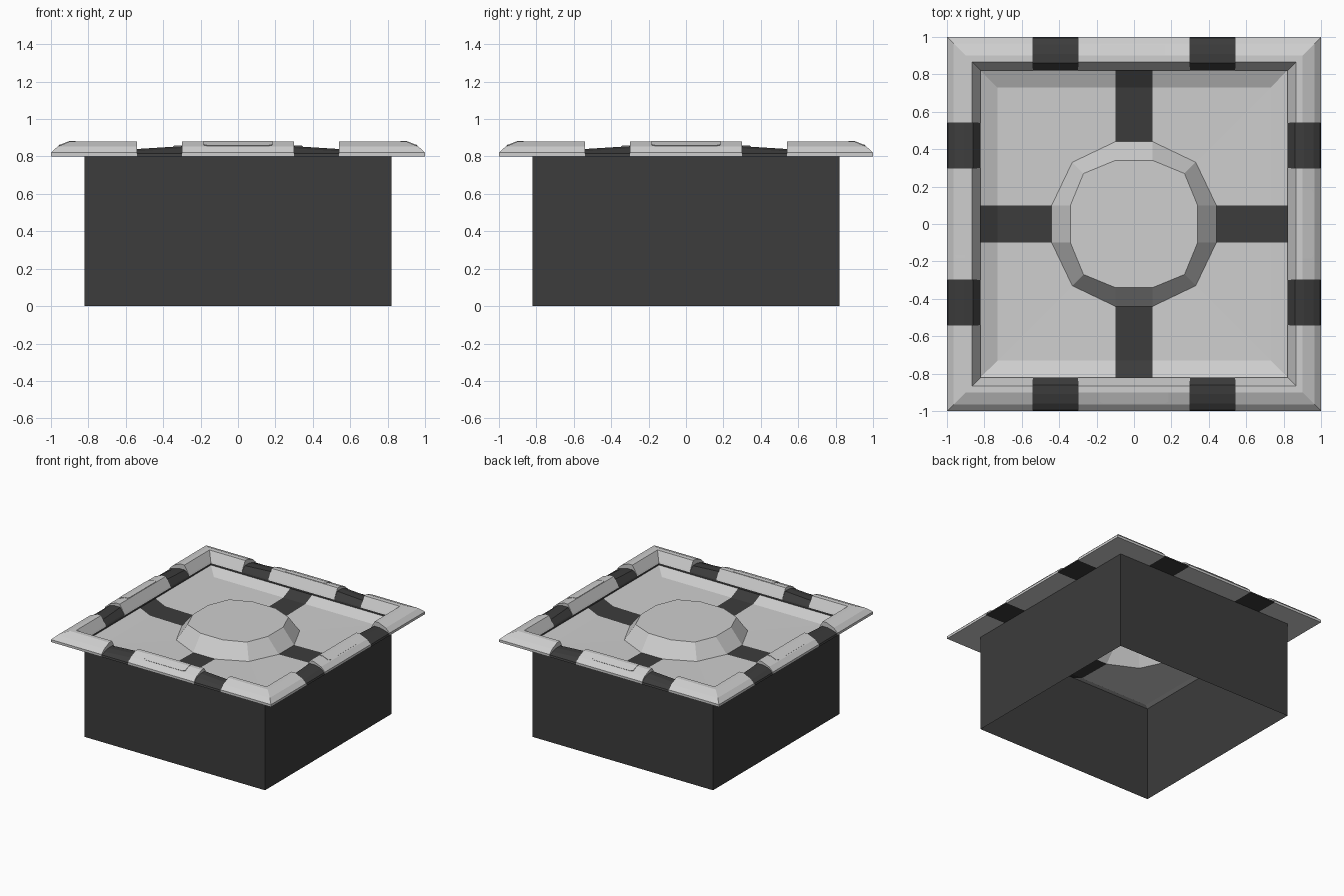
import bpy, bmesh, math
from mathutils import Matrix

if "Cube" in bpy.data.objects:
    bpy.data.objects.remove(bpy.data.objects["Cube"])


def material(name, value):
    m = bpy.data.materials.new(name)
    m.diffuse_color = (value, value, value, 1)
    m.use_nodes = True
    m.node_tree.nodes["Principled BSDF"].inputs["Base Color"].default_value = m.diffuse_color
    return m


LIGHT = material("light grey", 0.62)
DARK = material("dark grey", 0.045)


def finish(name, bm, mats):
    bmesh.ops.recalc_face_normals(bm, faces=bm.faces)
    mesh = bpy.data.meshes.new(name)
    bm.to_mesh(mesh)
    bm.free()
    for m in mats:
        mesh.materials.append(m)
    ob = bpy.data.objects.new(name, mesh)
    bpy.context.collection.objects.link(ob)
    return ob


def loft(bm, rings):
    """Skin closed rings of points; return the rings as vertices."""
    rows = [[bm.verts.new(p) for p in ring] for ring in rings]
    n = len(rows[0])
    for a, b in zip(rows, rows[1:]):
        for i in range(n):
            j = (i + 1) % n
            bm.faces.new((a[i], a[j], b[j], b[i]))
    return rows


def four_sides(name, sections, mat):
    """Capped sweep through sections, repeated on all four sides."""
    bm = bmesh.new()
    for k in range(4):
        turn = Matrix.Rotation(k * math.pi / 2, 3, 'Z')
        part = bmesh.new()
        rows = loft(part, sections)
        part.faces.new(rows[0])
        part.faces.new(rows[-1])
        bmesh.ops.rotate(part, verts=part.verts, matrix=turn)
        tmp = bpy.data.meshes.new("tmp")
        part.to_mesh(tmp)
        part.free()
        bm.from_mesh(tmp)
        bpy.data.meshes.remove(tmp)
    return finish(name, bm, [mat])


# Open-bottomed box walls
W = 0.82
bm = bmesh.new()
square = [(-W, -W), (W, -W), (W, W), (-W, W)]
loft(bm, [[(x, y, z) for x, y in square] for z in (0, 0.8)])
finish("box_walls", bm, [DARK])


# Dished lid with centre button: 12-sided rings, straps between the +-0.1 points
def ring(side, diag, z):
    s = 0.1
    quarter = [(side, -s), (side, s), (diag, diag)]
    pts = []
    for k in range(4):
        for x, y in quarter:
            for _ in range(k):
                x, y = -y, x
            pts.append((x, y, z))
    return pts


bm = bmesh.new()
rows = loft(bm, [ring(W, W, 0.785), ring(0.73, 0.73, 0.745),
                 ring(0.44, 0.33, 0.74), ring(0.34, 0.27, 0.86)])
bm.faces.new(rows[-1])
for f in bm.faces:
    c = f.calc_center_median()
    outside = max(abs(c.x), abs(c.y)) > 0.45
    f.material_index = int(outside and min(abs(c.x), abs(c.y)) < 0.02)
finish("lid_with_button", bm, [LIGHT, DARK])

# Rim profile as (distance from centre, height)
RIM = [(1, 0.8), (1, 0.82), (0.965, 0.853), (0.90, 0.88),
       (0.865, 0.88), (0.825, 0.81), (0.82, 0.8)]


def across(t, profile):
    return [(t, -r, z) for r, z in profile]


# Rim: mitred corners and middle bars
corner = [across(0.54, RIM),
          [(r, -r, z) for r, z in RIM],
          [(r, -0.54, z) for r, z in RIM]]
four_sides("rim_corners", corner, LIGHT)
four_sides("rim_middle_bars", [across(-0.3, RIM), across(0.3, RIM)], LIGHT)


# Lower dark bands, sloping down toward the corners
def band(top):
    return [(1, 0.8), (0.995, 0.815), (0.96, top - 0.012), (0.91, top),
            (0.86, top), (0.825, 0.808), (0.82, 0.8)]


for name, s in (("left", -1), ("right", 1)):
    four_sides("rim_bands_" + name,
               [across(s * 0.3, band(0.855)), across(s * 0.54, band(0.84))], DARK)

# Thin raised grips on the middle bars
wide = [(0.96, 0.86), (0.90, 0.883), (0.868, 0.883), (0.868, 0.876), (0.90, 0.876), (0.955, 0.855)]
slim = [(0.95, 0.864), (0.90, 0.883), (0.875, 0.883), (0.875, 0.876), (0.90, 0.876), (0.945, 0.858)]
four_sides("rim_grips", [across(-0.185, slim), across(-0.165, wide),
                         across(0.165, wide), across(0.185, slim)], LIGHT)
